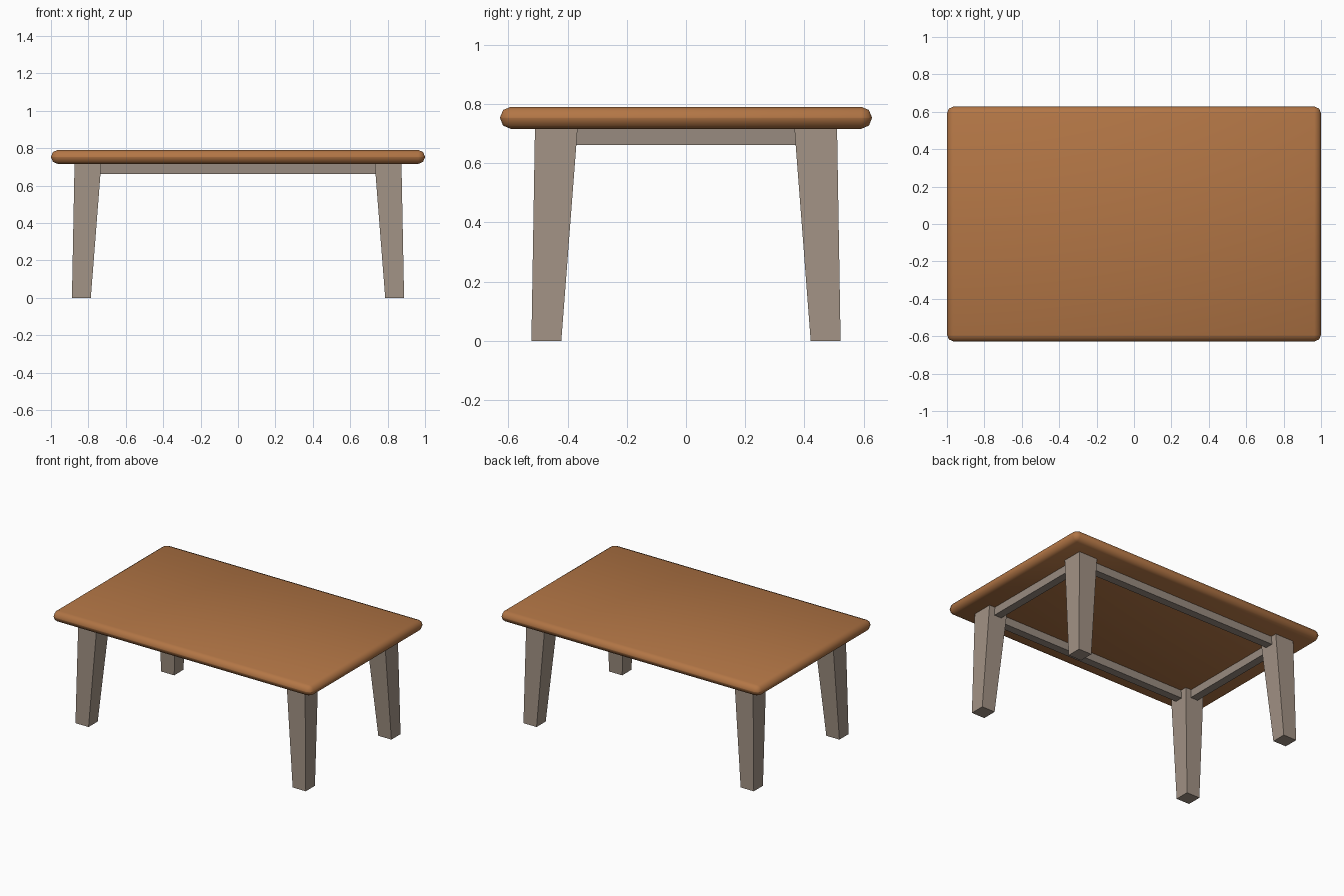
import bpy, bmesh

if "Cube" in bpy.data.objects:
    bpy.data.objects.remove(bpy.data.objects["Cube"])


def material(name, rgb):
    m = bpy.data.materials.new(name)
    m.diffuse_color = (*rgb, 1)
    m.use_nodes = True
    m.node_tree.nodes["Principled BSDF"].inputs["Base Color"].default_value = m.diffuse_color
    return m


wood = material("warm brown wood", (0.448, 0.18, 0.06))
grey = material("grey brown wood", (0.36, 0.288, 0.233))
rail_grey = material("dark grey brown wood", (0.315, 0.258, 0.215))


def prism(name, x0, x1, y0, y1, z0, z1, mat, top=None):
    """Box between limits; top=(x0, x1, y0, y1) gives a tapered upper end."""
    tx0, tx1, ty0, ty1 = top or (x0, x1, y0, y1)
    bm = bmesh.new()
    low = [bm.verts.new(p) for p in
           ((x0, y0, z0), (x1, y0, z0), (x1, y1, z0), (x0, y1, z0))]
    high = [bm.verts.new(p) for p in
            ((tx0, ty0, z1), (tx1, ty0, z1), (tx1, ty1, z1), (tx0, ty1, z1))]
    bm.faces.new(low[::-1])
    bm.faces.new(high)
    for i in range(4):
        j = (i + 1) % 4
        bm.faces.new((low[i], low[j], high[j], high[i]))
    mesh = bpy.data.meshes.new(name)
    bm.to_mesh(mesh)
    bm.free()
    mesh.materials.append(mat)
    ob = bpy.data.objects.new(name, mesh)
    bpy.context.collection.objects.link(ob)
    return ob


# Rounded tabletop, fully smooth
top = prism("tabletop", -1, 1, -0.628, 0.628, 0.716, 0.79, wood)
bevel = top.modifiers.new("rounded edges", 'BEVEL')
bevel.width = 0.036
bevel.segments = 2
bevel.limit_method = 'NONE'
for p in top.data.polygons:
    p.use_smooth = True

# Four tapered legs, splayed slightly outwards
for sy, end in ((-1, "front"), (1, "back")):
    for sx, side in ((-1, "left"), (1, "right")):
        bx = sorted((sx * 0.787, sx * 0.888))
        by = sorted((sy * 0.421, sy * 0.522))
        tx = sorted((sx * 0.731, sx * 0.874))
        ty = sorted((sy * 0.366, sy * 0.51))
        prism(f"{end}_{side}_leg", *bx, *by, 0, 0.718, grey, (*tx, *ty))

# Rails joining the legs under the top
for s, end in ((-1, "front"), (1, "back")):
    y = s * 0.44
    prism(f"{end}_rail", -0.80, 0.80, y - 0.028, y + 0.028, 0.661, 0.718, rail_grey)
for s, side in ((-1, "left"), (1, "right")):
    x = s * 0.803
    prism(f"{side}_rail", x - 0.028, x + 0.028, -0.44, 0.44, 0.661, 0.718, rail_grey)
